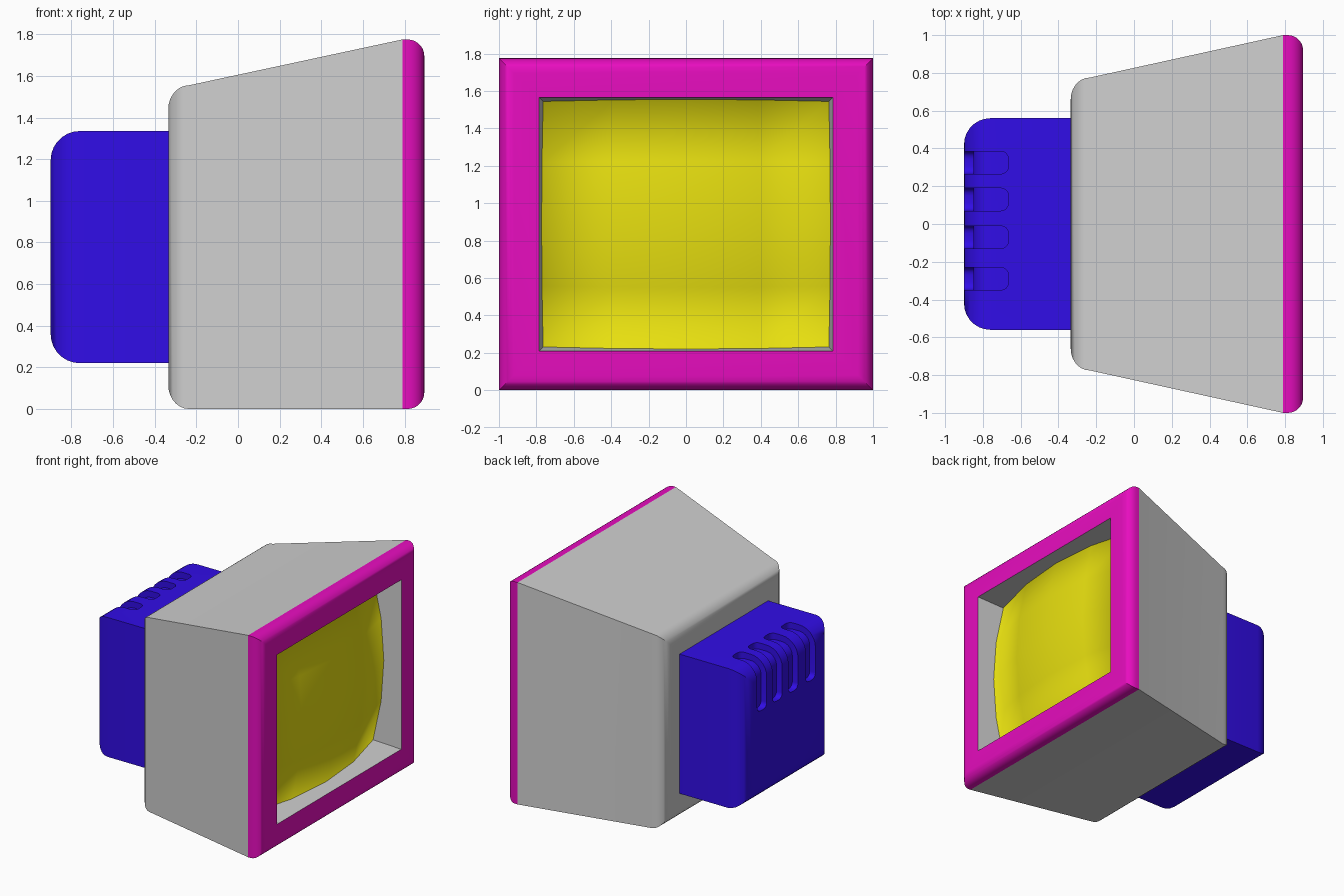
import bpy, bmesh
from math import sin, cos, pi
from mathutils import Vector

cube = bpy.data.objects.get("Cube")
if cube:
    bpy.data.objects.remove(cube, do_unlink=True)


def material(name, rgb):
    mat = bpy.data.materials.new(name)
    mat.use_nodes = True
    color = (*rgb, 1.0)
    mat.diffuse_color = color
    mat.node_tree.nodes["Principled BSDF"].inputs["Base Color"].default_value = color
    return mat


gray = material("casing gray", (0.62, 0.62, 0.62))
magenta = material("bezel magenta", (0.8, 0.004, 0.52))
yellow = material("screen yellow", (0.8, 0.74, 0.005))
blue = material("rear blue", (0.031, 0.004, 0.8))


def make_object(name, bm, mat):
    mesh = bpy.data.meshes.new(name)
    bm.to_mesh(mesh)
    bm.free()
    obj = bpy.data.objects.new(name, mesh)
    bpy.context.collection.objects.link(obj)
    if mat:
        mesh.materials.append(mat)
    return obj


def smooth(obj, angle=0.6):
    bpy.ops.object.select_all(action="DESELECT")
    obj.select_set(True)
    bpy.context.view_layer.objects.active = obj
    bpy.ops.object.shade_smooth_by_angle(angle=angle)


def loft(name, rings, mat, cap_back=False, cap_front=False):
    """Skin rectangles (x, half width, bottom, top) ordered from back to front."""
    bm = bmesh.new()
    loops = [[bm.verts.new(p) for p in
              ((x, -w, lo), (x, w, lo), (x, w, hi), (x, -w, hi))]
             for x, w, lo, hi in rings]
    for a, b in zip(loops, loops[1:]):
        for i in range(4):
            j = (i + 1) % 4
            bm.faces.new((a[i], a[j], b[j], b[i]))
    if cap_back:
        bm.faces.new(loops[0][::-1])
    if cap_front:
        bm.faces.new(loops[-1])
    return make_object(name, bm, mat)


def rounded(x, w, lo, hi, depth, inset, steps=7):
    """Quarter-round rings from the full rectangle at x to the inset one at x + depth."""
    rings = []
    for i in range(steps + 1):
        t = i / steps * pi / 2
        d = inset * (1 - cos(t))
        rings.append((x + depth * sin(t), w - d, lo + d, hi - d))
    return rings


# Tapered casing with a rounded rear edge
back = rounded(-0.235, 0.775, 0, 1.555, -0.1, 0.115)[::-1]
smooth(loft("casing", back + [(0.79, 1, 0, 1.775)], gray, cap_back=True))

# Bezel around the screen opening
OPEN_W, OPEN_LO, OPEN_HI, FRONT = 0.785, 0.21, 1.565, 0.895
front = rounded(0.815, 1, 0, 1.775, 0.08, 0.08)
smooth(loft("bezel", [(0.79, 1, 0, 1.775)] + front
            + [(FRONT, OPEN_W, OPEN_LO, OPEN_HI)], magenta))

# Tapered walls of the screen recess
TAPER = 0.09
depth = 0.26
d = depth * TAPER
loft("screen_frame", [(FRONT, OPEN_W, OPEN_LO, OPEN_HI),
                      (FRONT - depth, OPEN_W - d, OPEN_LO + d, OPEN_HI - d)], gray)

# Bulging screen whose edge follows the recess walls
bm = bmesh.new()
bmesh.ops.create_grid(bm, x_segments=4, y_segments=4, size=1)
mid, half = (OPEN_LO + OPEN_HI) / 2, (OPEN_HI - OPEN_LO) / 2
for v in bm.verts:
    u, t = v.co.x, v.co.y
    x = 0.87 - 0.195 * ((u * OPEN_W) ** 2 + (t * half) ** 2)
    inset = TAPER * (FRONT - x)
    v.co = (x, u * (OPEN_W - inset), mid + t * (half - inset))
# Rim tucked behind the recess walls
rim = bmesh.ops.extrude_edge_only(bm, edges=[e for e in bm.edges if e.is_boundary])
for v in rim["geom"]:
    if isinstance(v, bmesh.types.BMVert):
        v.co = Vector((v.co.x + 0.05, v.co.y * 1.025, mid + (v.co.z - mid) * 1.03))
for f in bm.faces:
    f.smooth = True
make_object("screen", bm, yellow)

# Rear housing
R, TOP, REAR = 0.14, 1.335, -0.9
tail = rounded(REAR + R, 0.56, 0.22, TOP, -R, R)[::-1]
housing = loft("rear_housing", tail + [(-0.33, 0.56, 0.22, TOP)], blue, True, True)

# Vent slots wrapping over the top rear edge
SLOT, END_X, END_Z = 0.05, -0.665, 0.95
profile = [(END_X, 1.45), (END_X, TOP - SLOT)]
for i in range(9):
    t = i / 8 * pi / 2
    profile.append((REAR + R - (R - SLOT) * sin(t), TOP - R + (R - SLOT) * cos(t)))
profile += [(REAR + SLOT, END_Z), (-1, END_Z), (-1, 1.45)]
bm = bmesh.new()
for y in (0.325, 0.13, -0.07, -0.29):
    sides = [[bm.verts.new((x, y + s, z)) for x, z in profile] for s in (-0.06, 0.06)]
    a, b = sides
    bm.faces.new(a)
    bm.faces.new(b[::-1])
    for i in range(len(profile)):
        j = (i + 1) % len(profile)
        bm.faces.new((a[j], a[i], b[i], b[j]))
bmesh.ops.recalc_face_normals(bm, faces=bm.faces[:])


def is_slot_end(e):
    p, q = (v.co for v in e.verts)
    same = abs(p.y - q.y) < 1e-4
    return same and (all(abs(c.x - END_X) < 1e-4 for c in (p, q))
                     or all(abs(c.z - END_Z) < 1e-4 for c in (p, q)))


bmesh.ops.bevel(bm, geom=[e for e in bm.edges if is_slot_end(e)], offset=0.04,
                segments=4, profile=0.5, affect="EDGES")
cutter = make_object("slot_cutter", bm, blue)
cutter.hide_render = True

cut = housing.modifiers.new("slots", "BOOLEAN")
cut.operation = "DIFFERENCE"
cut.solver = "EXACT"
cut.object = cutter
graph = bpy.context.evaluated_depsgraph_get()
housing_mesh = bpy.data.meshes.new_from_object(housing.evaluated_get(graph))
housing.modifiers.clear()
housing.data = housing_mesh
bpy.data.objects.remove(cutter, do_unlink=True)
smooth(housing)
